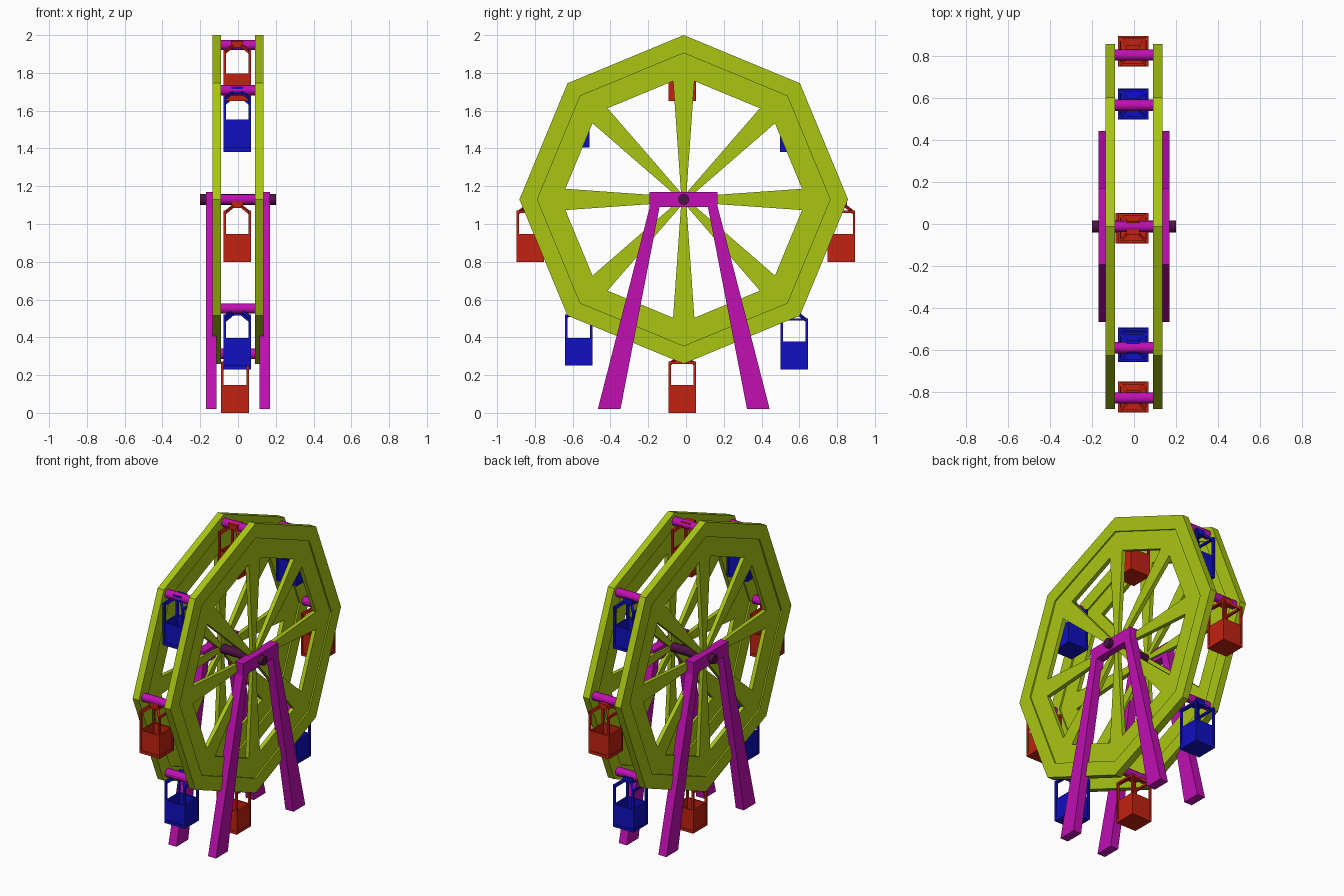
import bpy, bmesh, math
from mathutils import Vector

if "Cube" in bpy.data.objects:
    bpy.data.objects.remove(bpy.data.objects["Cube"])

CY, CZ = -0.012, 1.13          # wheel centre


def material(name, rgb):
    m = bpy.data.materials.new(name)
    m.diffuse_color = (*rgb, 1)
    m.use_nodes = True
    m.node_tree.nodes["Principled BSDF"].inputs["Base Color"].default_value = m.diffuse_color
    return m


GREEN = material("lime_green", (0.40, 0.56, 0.006))
MAGENTA = material("magenta", (0.53, 0.005, 0.45))
RED = material("red", (0.54, 0.016, 0.005))
BLUE = material("blue", (0.005, 0.005, 0.54))
PLUM = material("dark_plum", (0.075, 0.006, 0.06))


def finish(bm, name, mat):
    bmesh.ops.recalc_face_normals(bm, faces=bm.faces[:])
    me = bpy.data.meshes.new(name)
    bm.to_mesh(me)
    bm.free()
    me.materials.append(mat)
    ob = bpy.data.objects.new(name, me)
    bpy.context.collection.objects.link(ob)
    return ob


def prism(bm, pts, x0, x1):
    """Extrude a (y, z) outline from x0 to x1."""
    a = [bm.verts.new((x0, y, z)) for y, z in pts]
    b = [bm.verts.new((x1, y, z)) for y, z in pts]
    bm.faces.new(a)
    bm.faces.new(b)
    for i in range(len(pts)):
        j = (i + 1) % len(pts)
        bm.faces.new((a[i], a[j], b[j], b[i]))


def box(bm, lo, hi):
    prism(bm, [(lo[1], lo[2]), (hi[1], lo[2]), (hi[1], hi[2]), (lo[1], hi[2])], lo[0], hi[0])


def polar(r, a, side=0.0):
    """Point at radius r along angle a, shifted sideways."""
    return (CY + r * math.cos(a) - side * math.sin(a),
            CZ + r * math.sin(a) + side * math.cos(a))


def ring(bm, r0, r1, x0, x1):
    """Octagonal ring with corners on the axes."""
    loops = []
    for r, x in ((r0, x0), (r1, x0), (r1, x1), (r0, x1)):
        loops.append([bm.verts.new((x, *polar(r, k * math.pi / 4))) for k in range(8)])
    for q in range(4):
        a, b = loops[q], loops[(q + 1) % 4]
        for k in range(8):
            n = (k + 1) % 8
            bm.faces.new((a[k], a[n], b[n], b[k]))


def rod(name, y, z, half, radius, mat):
    bm = bmesh.new()
    pts = [(y + radius * math.cos(t * math.pi / 6), z + radius * math.sin(t * math.pi / 6))
           for t in range(12)]
    prism(bm, pts, -half, half)
    ob = finish(bm, name, mat)
    bpy.ops.object.select_all(action='DESELECT')
    ob.select_set(True)
    bpy.context.view_layer.objects.active = ob
    bpy.ops.object.shade_smooth_by_angle(angle=math.radians(40))


def beam(bm, p, q, w):
    """Thin square bar between two points."""
    p, q = Vector(p), Vector(q)
    d = (q - p).normalized()
    u = d.cross(Vector((0, 0, 1))).normalized() * w / 2
    v = d.cross(u).normalized() * w / 2
    ends = [[bm.verts.new(c + s * u + t * v) for s, t in ((1, 1), (-1, 1), (-1, -1), (1, -1))]
            for c in (p, q)]
    a, b = ends
    bm.faces.new(a)
    bm.faces.new(b)
    for i in range(4):
        j = (i + 1) % 4
        bm.faces.new((a[i], a[j], b[j], b[i]))


# Two wheels: proud outer rim, recessed inner rim, tapered spokes
for s, side in ((-1, "left"), (1, "right")):
    bm = bmesh.new()
    ring(bm, 0.775, 0.87, s * 0.09, s * 0.135)
    finish(bm, side + "_outer_rim", GREEN)
    bm = bmesh.new()
    ring(bm, 0.65, 0.776, s * 0.1, s * 0.126)
    finish(bm, side + "_inner_rim", GREEN)
    bm = bmesh.new()
    for k in range(8):
        a = k * math.pi / 4
        prism(bm, [polar(0.0, a, -0.012), polar(0.65, a, -0.058),
                   polar(0.65, a, 0.058), polar(0.0, a, 0.012)], s * 0.1, s * 0.126)
    finish(bm, side + "_spokes", GREEN)

    # A-frame support: two splayed legs and a top bar
    bm = bmesh.new()
    prism(bm, [(CY - 0.18, 1.09), (CY + 0.18, 1.09), (CY + 0.18, 1.17), (CY - 0.18, 1.17)],
          s * 0.113, s * 0.17)
    for m in (-1, 1):
        prism(bm, [(CY + m * y, z) for y, z in
                   ((0.455, 0.02), (0.335, 0.02), (0.128, 1.09), (0.18, 1.09))],
              s * 0.113, s * 0.17)
    finish(bm, side + "_support", MAGENTA)

# Axle and the eight gondola bars
rod("axle", CY, CZ, 0.2, 0.029, PLUM)
for k in range(8):
    rod("gondola_bar", *polar(0.817, k * math.pi / 4), 0.092, 0.027, MAGENTA)


def gondola(x, y, z, mat):
    bm = bmesh.new()
    h, w, top = 0.073, 0.013, 0.262
    i = h - 0.004
    # floor and recessed side panels of the tub
    box(bm, (-h, -h, 0), (h, h, 0.018))
    for s in (-1, 1):
        a, b = sorted((s * i, s * (i - 0.01)))
        box(bm, (a, -i, 0.018), (b, i, 0.147))
        box(bm, (-i, a, 0.018), (i, b, 0.147))
        # corner posts, sloped roof bars and side rails
        a, b = sorted((s * h, s * (h - w)))
        for t in (-1, 1):
            c, d = sorted((t * h, t * (h - w)))
            box(bm, (a, c, 0.018), (b, d, top))
            e = h - w / 2
            beam(bm, (s * e, t * e, top - 0.004), (s * 0.025, t * 0.025, 0.292), w)
        box(bm, (a, -h, top - 0.004), (b, h, top + 0.009))
    # hanger block gripping the bar
    box(bm, (-0.031, -0.03, 0.285), (0.031, 0.03, 0.32))
    bmesh.ops.translate(bm, verts=bm.verts[:], vec=(x, y, z))
    finish(bm, "gondola", mat)


# Gondolas, swinging slightly off their bars
for x, y, z, mat in (
        (-0.004, -0.02, 1.65, RED), (-0.004, 0.823, 0.80, RED),
        (-0.004, -0.824, 0.80, RED), (-0.016, -0.02, 0.0, RED),
        (-0.004, 0.571, 1.38, BLUE), (-0.004, -0.585, 1.405, BLUE),
        (-0.004, 0.573, 0.23, BLUE), (-0.004, -0.567, 0.25, BLUE)):
    gondola(x, y, z, mat)
